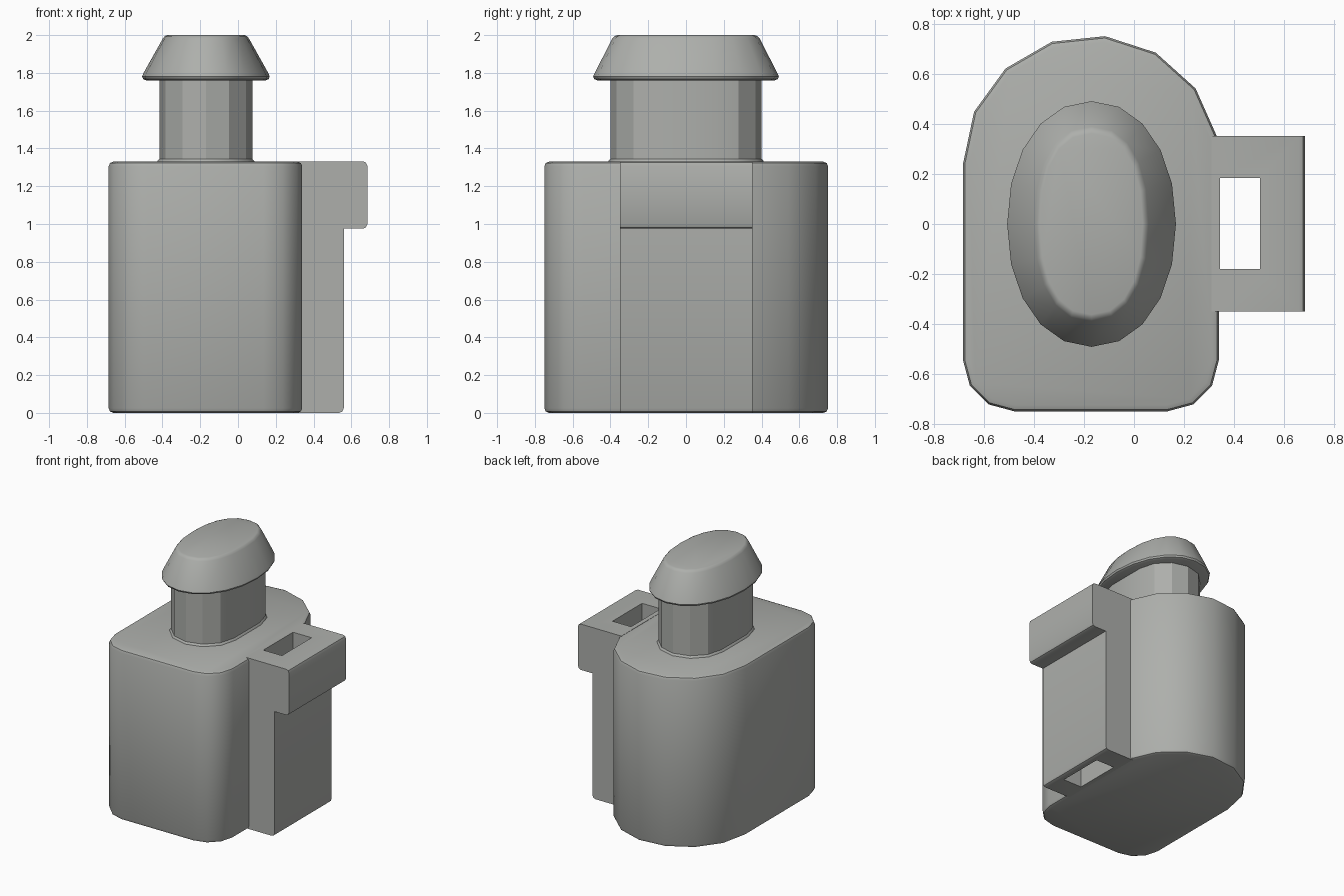
import bpy, bmesh
from math import sin, cos, radians, pi, copysign

cube = bpy.data.objects.get("Cube")
if cube:
    bpy.data.objects.remove(cube, do_unlink=True)

grey = bpy.data.materials.new("warm grey plastic")
grey.use_nodes = True
colour = (0.42, 0.43, 0.41, 1)
grey.diffuse_color = colour
grey.node_tree.nodes["Principled BSDF"].inputs["Base Color"].default_value = colour

CX = -0.17  # axis of body, stem and cap


def loft(rings):
    """Closed solid through matching rings of 3D points."""
    bm = bmesh.new()
    loops = [[bm.verts.new(p) for p in ring] for ring in rings]
    n = len(loops[0])
    for a, b in zip(loops, loops[1:]):
        for i in range(n):
            j = (i + 1) % n
            bm.faces.new((a[i], a[j], b[j], b[i]))
    bm.faces.new(loops[0][::-1])
    bm.faces.new(loops[-1])
    bmesh.ops.recalc_face_normals(bm, faces=bm.faces)
    return bm


def bevel(bm, width, rule):
    edges = [e for e in bm.edges if rule(*(v.co for v in e.verts))]
    bmesh.ops.bevel(bm, geom=edges, offset=width, segments=2, profile=0.5,
                    affect='EDGES', clamp_overlap=True)


def finish(bm, name):
    mesh = bpy.data.meshes.new(name)
    bm.to_mesh(mesh)
    bm.free()
    obj = bpy.data.objects.new(name, mesh)
    bpy.context.collection.objects.link(obj)
    mesh.materials.append(grey)
    return obj


def shade(obj, angle=28):
    bpy.ops.object.select_all(action='DESELECT')
    obj.select_set(True)
    bpy.context.view_layer.objects.active = obj
    bpy.ops.object.shade_smooth_by_angle(angle=radians(angle))


def arc(cx, cy, r, start, step, count):
    return [(cx + r * cos(radians(start + step * i)),
             cy + r * sin(radians(start + step * i))) for i in range(count)]


# Body: round back, square front with rounded corners
outline = (arc(CX, 0.24, 0.515, 12, 24, 8)
           + arc(-0.48, -0.545, 0.205, 180, 30, 4)
           + arc(0.135, -0.545, 0.205, 270, 30, 4)
           + [(0.34, 0.33)])
bm = loft([[(x, y, z) for x, y in outline] for z in (0, 1.33)])
bevel(bm, 0.025, lambda a, b: abs(a.z - b.z) < 0.001)
shade(finish(bm, "body"))

# Side clip: hooked profile extruded across the right-hand face
hook = [(0.31, 0), (0.56, 0), (0.56, 0.975), (0.685, 0.975),
        (0.685, 1.332), (0.31, 1.332)]
bm = loft([[(x, y, z) for x, z in hook] for y in (-0.35, 0.353)])


def outer_corner(a, b):
    along = abs(a.y - b.y) > 0.5
    concave = abs(a.x - 0.56) < 0.01 and a.z > 0.5
    return along and a.x > 0.5 and not concave


bevel(bm, 0.025, outer_corner)
clip = finish(bm, "side_clip")

# Slot running down through the clip
slot = [(0.345, -0.18), (0.505, -0.18), (0.505, 0.185), (0.345, 0.185)]
cutter = finish(loft([[(x, y, z) for x, y in slot] for z in (-0.1, 1.5)]), "slot_cutter")
cutter.hide_render = True
mod = clip.modifiers.new("slot", 'BOOLEAN')
mod.operation = 'DIFFERENCE'
mod.solver = 'EXACT'
mod.object = cutter
bpy.context.view_layer.objects.active = clip
bpy.ops.object.modifier_apply(modifier=mod.name)
bpy.data.objects.remove(cutter, do_unlink=True)
shade(clip)


# Stem: faceted stadium with a small flare at the foot
def stadium(r, z):
    pts = arc(CX, 0.155, r, 0, 30, 7) + arc(CX, -0.155, r, 180, 30, 7)
    return [(x, y, z) for x, y in pts]


stem = [(0.26, 1.32), (0.256, 1.334), (0.246, 1.345), (0.246, 1.78)]
shade(finish(loft([stadium(r, z) for r, z in stem]), "stem"))


# Cap: tapered oval with rounded lower rim
def oval(rx, ry, z, power):
    ring = []
    for i in range(20):
        c, s = cos(i * pi / 10), sin(i * pi / 10)
        ring.append((CX + rx * copysign(abs(c) ** (2 / power), c),
                     ry * copysign(abs(s) ** (2 / power), s), z))
    return ring


cap = [(0.315, 0.468, 1.76, 2.1), (0.332, 0.485, 1.767, 2.1),
       (0.338, 0.492, 1.78, 2.1), (0.33, 0.483, 1.8, 2.1),
       (0.228, 0.39, 1.982, 2.3), (0.217, 0.377, 1.995, 2.3),
       (0.205, 0.363, 2.0, 2.3)]
shade(finish(loft([oval(*ring) for ring in cap]), "cap"))
